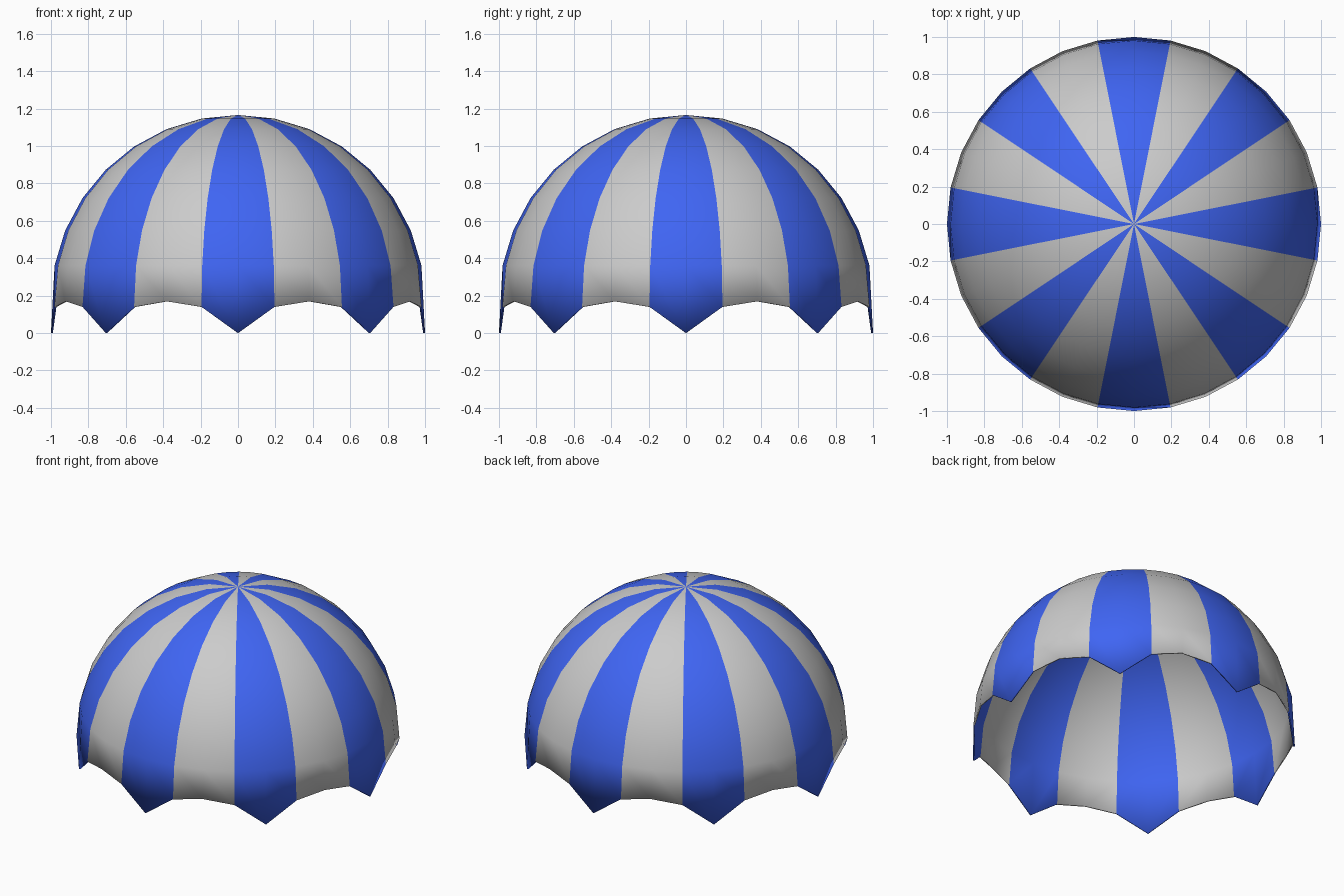
import bpy, bmesh
from math import sin, cos, pi

if "Cube" in bpy.data.objects:
    bpy.data.objects.remove(bpy.data.objects["Cube"])

SEG, RINGS = 32, 8          # sides around, rings from apex to rim
BASE = 0.166                # height of the sphere centre
RIM = [0.0, 0.14, BASE + 0.004, 0.14]   # scalloped hem: tip, seam, panel middle, seam


def material(name, rgb):
    m = bpy.data.materials.new(name)
    m.diffuse_color = (*rgb, 1)
    m.use_nodes = True
    m.node_tree.nodes["Principled BSDF"].inputs["Base Color"].default_value = m.diffuse_color
    return m


# Canopy: half sphere with a pointed hem
bm = bmesh.new()
apex = bm.verts.new((0, 0, BASE + 1))
rings = []
for k in range(1, RINGS + 1):
    a = k * pi / 2 / RINGS
    ring = []
    for i in range(SEG):
        t = 2 * pi * i / SEG
        z = RIM[i % 4] if k == RINGS else BASE + cos(a)
        ring.append(bm.verts.new((sin(a) * cos(t), sin(a) * sin(t), z)))
    rings.append(ring)

for i in range(SEG):
    j = (i + 1) % SEG
    faces = [bm.faces.new((apex, rings[0][i], rings[0][j]))]
    for up, low in zip(rings, rings[1:]):
        faces.append(bm.faces.new((up[i], low[i], low[j], up[j])))
    for f in faces:
        f.smooth = True
        f.material_index = 1 if i % 4 in (0, 3) else 0   # alternate stripes

mesh = bpy.data.meshes.new("canopy")
bm.to_mesh(mesh)
bm.free()
mesh.materials.append(material("grey_cloth", (0.8, 0.8, 0.8)))
mesh.materials.append(material("blue_cloth", (0.05, 0.13, 0.9)))
canopy = bpy.data.objects.new("canopy", mesh)
bpy.context.collection.objects.link(canopy)

# Thin cloth thickness, grown inwards
shell = canopy.modifiers.new("thickness", 'SOLIDIFY')
shell.thickness = 0.01
shell.offset = -1
